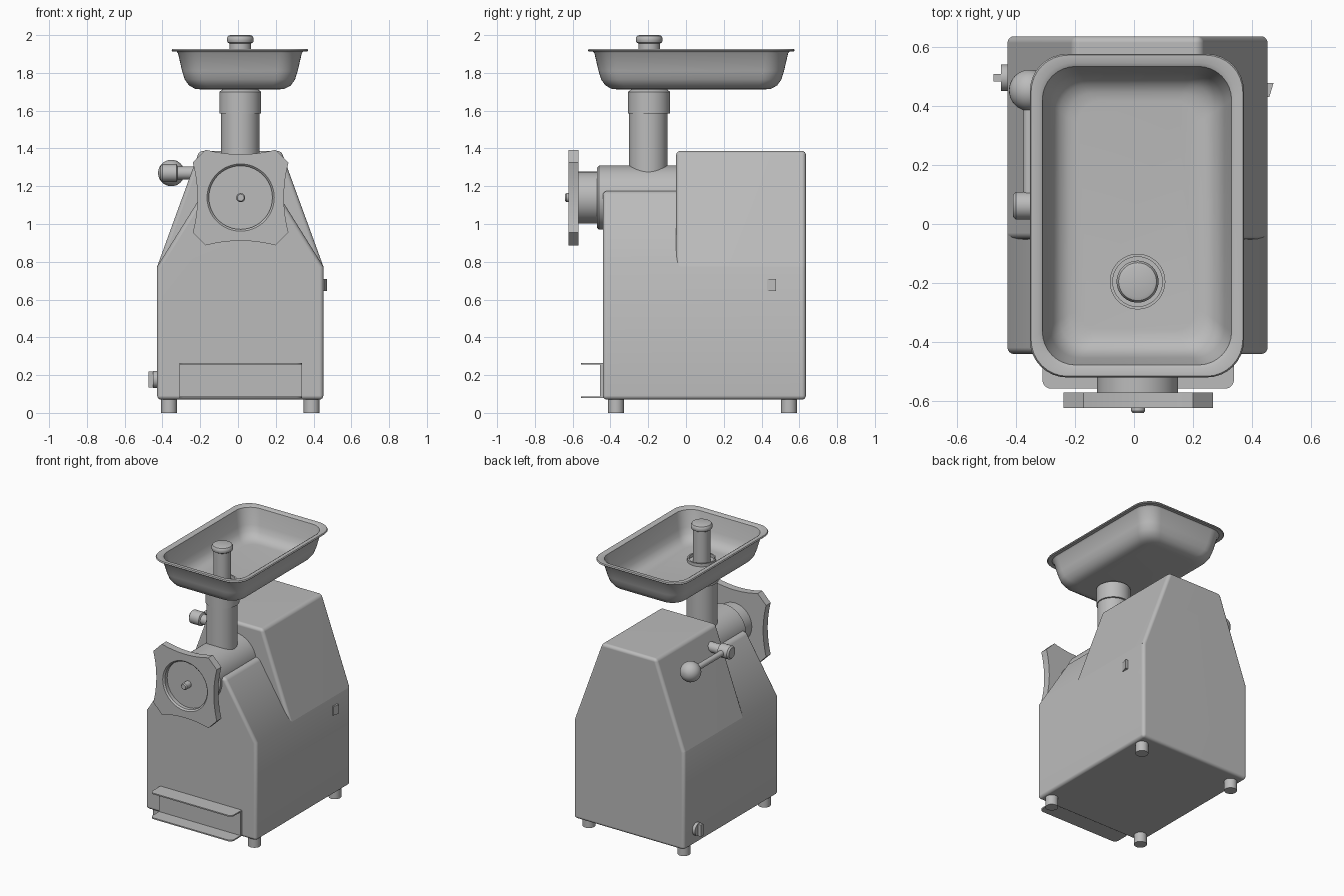
import bpy, bmesh
from math import sin, cos, pi, radians
from mathutils import Vector, Matrix

cube = bpy.data.objects.get("Cube")
if cube:
    bpy.data.objects.remove(cube)

steel = bpy.data.materials.new("brushed_steel_grey")
steel.use_nodes = True
GREY = (0.5, 0.5, 0.5, 1)
steel.diffuse_color = GREY
bsdf = next(n for n in steel.node_tree.nodes if n.type == 'BSDF_PRINCIPLED')
bsdf.inputs["Base Color"].default_value = GREY

parts = []
CX = 0.012          # centre line of the machine
AXIS_Z = 1.14       # height of the grinding barrel


def finish(name, bm):
    bmesh.ops.recalc_face_normals(bm, faces=bm.faces)
    mesh = bpy.data.meshes.new(name)
    bm.to_mesh(mesh)
    bm.free()
    ob = bpy.data.objects.new(name, mesh)
    bpy.context.collection.objects.link(ob)
    mesh.materials.append(steel)
    parts.append(ob)
    return ob


def loft_mesh(rings):
    """Skin equal-length rings of points and cap both ends."""
    bm = bmesh.new()
    rows = [[bm.verts.new(p) for p in ring] for ring in rings]
    n = len(rows[0])
    for a, b in zip(rows, rows[1:]):
        for i in range(n):
            j = (i + 1) % n
            bm.faces.new((a[i], a[j], b[j], b[i]))
    bm.faces.new(rows[0])
    bm.faces.new(rows[-1])
    return bm


def lathe(name, profile, origin, axis='Z', n=40):
    """Turn (radius, distance) pairs about an axis through origin."""
    turn = {'Z': Matrix.Identity(3),
            'Y': Matrix.Rotation(-pi / 2, 3, 'X'),
            'X': Matrix.Rotation(pi / 2, 3, 'Y')}[axis]
    rings = [[Vector(origin) + turn @ Vector((r * cos(2 * pi * i / n),
                                              r * sin(2 * pi * i / n), h))
              for i in range(n)] for r, h in profile]
    return finish(name, loft_mesh(rings))


def box(name, lo, hi):
    rings = [[(lo[0], lo[1], z), (hi[0], lo[1], z), (hi[0], hi[1], z), (lo[0], hi[1], z)]
             for z in (lo[2], hi[2])]
    return finish(name, loft_mesh(rings))


def rounded_rect(cx, cy, hx, hy, r, z, n=8):
    pts = []
    for k, (sx, sy) in enumerate(((1, 1), (-1, 1), (-1, -1), (1, -1))):
        for i in range(n + 1):
            a = (k + i / n) * pi / 2
            pts.append((cx + sx * (hx - r) + r * cos(a), cy + sy * (hy - r) + r * sin(a), z))
    return pts


def casing(name, half_profile, y0, y1, keep):
    """Extrude a mirrored (x, z) profile along y and round its sharp edges."""
    outline = half_profile + [(-x, z) for x, z in reversed(half_profile)]
    bm = loft_mesh([[(CX + x, y, z) for x, z in outline] for y in (y0, y1)])
    bmesh.ops.recalc_face_normals(bm, faces=bm.faces)
    edges = [e for e in bm.edges if e.calc_face_angle(0) > 0.65 and keep(e)]
    bmesh.ops.bevel(bm, geom=edges, offset=0.022, segments=4, profile=0.5, affect='EDGES')
    ob = finish(name, bm)
    return ob


# Casing: low front shoulder and taller motor hood
casings = [
    casing("main_casing", [(0.44, 0.07), (0.44, 0.775), (0.19, 1.175)], -0.44, 0.635,
           lambda e: True),
    casing("motor_hood", [(0.44, 0.775), (0.217, 1.387)], -0.052, 0.635,
           lambda e: max(v.co.z for v in e.verts) > 0.9),
]

# Feet
for side, x in (("right", -0.365), ("left", 0.39)):
    for end, y in (("front", -0.37), ("back", 0.545)):
        lathe(f"{end}_{side}_foot", [(0.042, 0), (0.042, 0.09)], (x, y, 0), n=24)

# Grinding barrel, neck and feed tower
lathe("barrel", [(0.158, -0.472), (0.17, -0.46), (0.17, 0)], (CX, 0, AXIS_Z), 'Y', 56)
lathe("barrel_neck", [(0.137, -0.58), (0.137, -0.45)], (CX, 0, AXIS_Z), 'Y', 48)
lathe("feed_tower", [(0.102, 1.15), (0.102, 1.6)], (CX, -0.2, 0), n=48)
lathe("tower_collar", [(0.111, 1.585), (0.111, 1.70), (0.094, 1.712), (0.094, 1.745),
                       (0.084, 1.745), (0.084, 1.71)], (CX, -0.195, 0), n=48)

# Face plate: concave sides, clipped corners, round recess
outer = []
for k in range(4):
    for i in range(13):
        t = i / 6 - 1
        outer.append(Matrix.Rotation(k * pi / 2, 2)
                     @ Vector((t * 0.185, -0.253 + 0.024 * (1 - t * t))))


def plate_ring(points, y):
    return [(CX + 0.002 + p.x, y, AXIS_Z + p.y) for p in points]


count = len(outer)
unit = [Vector((cos(-3 * pi / 4 + 2 * pi * (i + 0.5) / count),
                sin(-3 * pi / 4 + 2 * pi * (i + 0.5) / count))) for i in range(count)]
finish("face_plate", loft_mesh([
    plate_ring(outer, -0.57), plate_ring(outer, -0.622),
    plate_ring([p * 0.178 for p in unit], -0.622),
    plate_ring([p * 0.168 for p in unit], -0.612),
    plate_ring([p * 0.168 for p in unit], -0.585)]))
lathe("centre_pin", [(0.018, -0.64), (0.024, -0.632), (0.024, -0.58)],
      (CX + 0.002, 0, AXIS_Z), 'Y', 20)

# Meat tray: thin flared pan with a rolled rim, as (inset, height)
pan = [(0.16, 1.712), (0.125, 1.716), (0.093, 1.733), (0.07, 1.765), (0.056, 1.81),
       (0.034, 1.905), (0.026, 1.914), (0.004, 1.914), (0, 1.919), (0.004, 1.927),
       (0.03, 1.927), (0.042, 1.92), (0.066, 1.81), (0.08, 1.77), (0.101, 1.742),
       (0.13, 1.727), (0.16, 1.723)]
finish("tray", loft_mesh([
    rounded_rect(CX - 0.002, 0.028, 0.362 - d, 0.547 - d, 0.125 - d * 0.3, z) for d, z in pan]))

# Pusher standing in the tower
lathe("pusher", [(0.057, 1.66), (0.057, 1.955), (0.068, 1.962), (0.071, 1.972),
                 (0.071, 1.985), (0.064, 1.996), (0.052, 2.0)], (CX, -0.195, 0))

# Front drip channel
box("channel_back", (-0.31, -0.455, 0.08), (0.338, -0.43, 0.262))
for label, z in (("top", 0.256), ("bottom", 0.078)):
    finish(f"channel_{label}_flange", loft_mesh([
        rounded_rect(0.014, -0.492, 0.324, 0.065, 0.03, h) for h in (z, z + 0.009)]))

# Locking lever on the right side
LEVER_Z = 1.27
lathe("lever_pivot", [(0.036, -0.41), (0.047, -0.4), (0.047, -0.325), (0.035, -0.32),
                      (0.035, -0.15)], (0, 0.062, LEVER_Z), 'X', 32)
lathe("lever_arm", [(0.02, 0.06), (0.02, 0.42)], (-0.355, 0, LEVER_Z), 'Y', 20)
ball = [(0.07 * sin(pi * i / 16), 0.452 - 0.07 * cos(pi * i / 16)) for i in range(1, 16)]
lathe("lever_ball", ball, (-0.353, 0, LEVER_Z), 'Y', 32)

# Rear control knob with grip bar
lathe("control_knob", [(0.045, -0.45), (0.045, -0.42)], (0, 0.495, 0.177), 'X', 32)
box("knob_grip", (-0.475, 0.482, 0.135), (-0.44, 0.508, 0.219))

# Power switch: tilted rocker on the left side
finish("power_switch", loft_mesh([
    [(0.44, 0.43, z), (0.458, 0.43, z), (0.472, 0.477, z), (0.44, 0.477, z)]
    for z in (0.645, 0.71)]))

# Smooth curved surfaces, keep hard edges crisp
bpy.ops.object.select_all(action='DESELECT')
for ob in parts:
    ob.select_set(True)
bpy.context.view_layer.objects.active = parts[0]
bpy.ops.object.shade_smooth_by_angle(angle=radians(35))
for ob in casings:
    ob.modifiers.new("even_shading", 'WEIGHTED_NORMAL').keep_sharp = True
